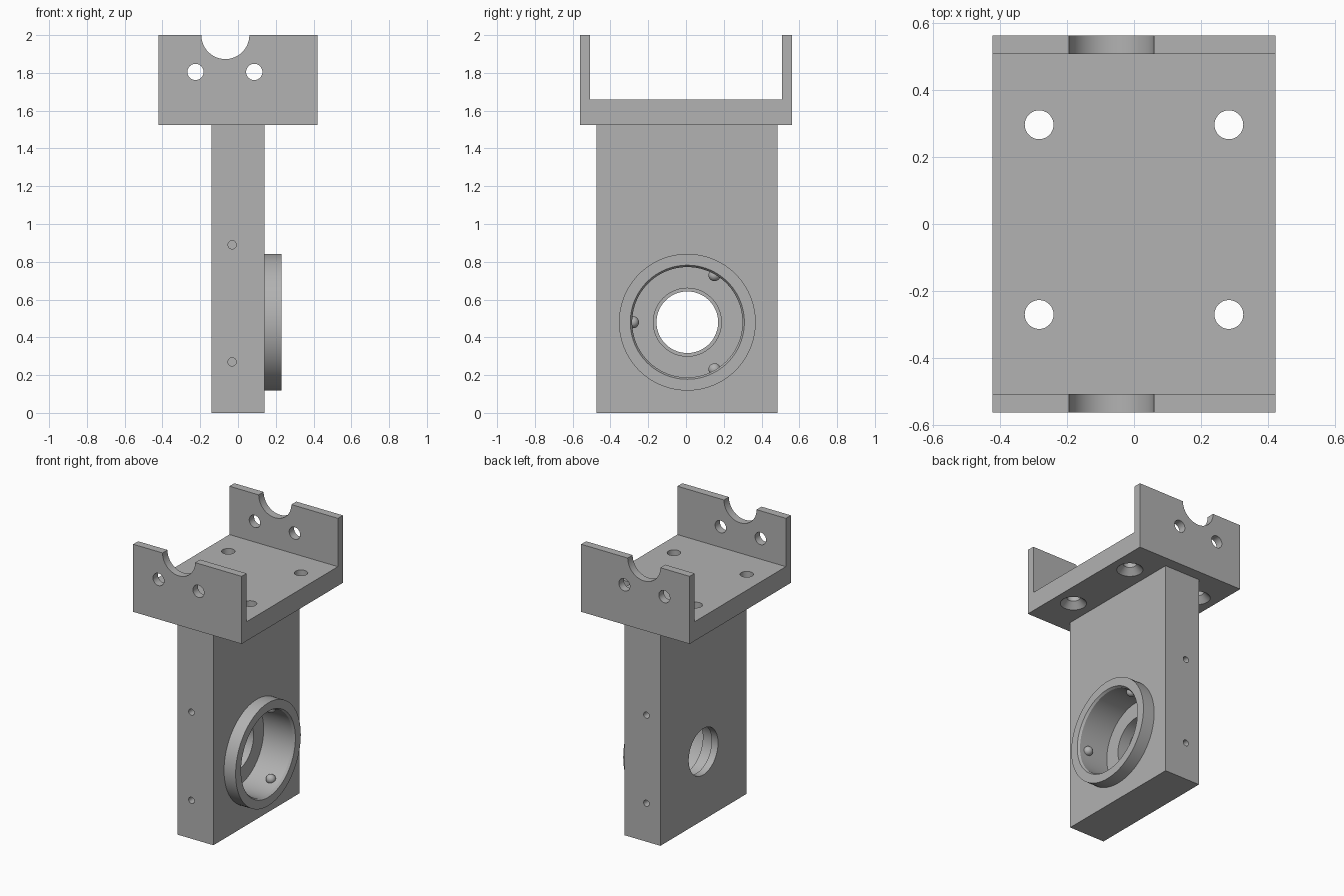
import bpy, bmesh, math
from mathutils import Matrix, Vector

if "Cube" in bpy.data.objects:
    bpy.data.objects.remove(bpy.data.objects["Cube"])

metal = bpy.data.materials.new("plain grey")
metal.diffuse_color = (0.445, 0.445, 0.445, 1)
metal.use_nodes = True
metal.node_tree.nodes["Principled BSDF"].inputs["Base Color"].default_value = metal.diffuse_color


def add_object(name, bm):
    bmesh.ops.recalc_face_normals(bm, faces=bm.faces[:])
    mesh = bpy.data.meshes.new(name)
    bm.to_mesh(mesh)
    bm.free()
    mesh.materials.append(metal)
    obj = bpy.data.objects.new(name, mesh)
    bpy.context.collection.objects.link(obj)
    return obj


def box(name, lo, hi):
    lo, hi = Vector(lo), Vector(hi)
    bm = bmesh.new()
    bmesh.ops.create_cube(bm, size=1, matrix=Matrix.Translation((lo + hi) / 2) @ Matrix.Diagonal((*(hi - lo), 1)))
    return add_object(name, bm)


def turned(name, profile, centre, axis, segments=64):
    """Solid of revolution from (distance along axis, radius) points."""
    bm = bmesh.new()
    rot = Vector(axis).to_track_quat('Z', 'Y').to_matrix().to_4x4()
    place = Matrix.Translation(centre) @ rot
    rings = []
    for d, r in profile:
        rings.append([bm.verts.new(place @ Vector((r * math.cos(a), r * math.sin(a), d)))
                      for a in (2 * math.pi * i / segments for i in range(segments))])
    for a, b in zip(rings, rings[1:]):
        for i in range(segments):
            j = (i + 1) % segments
            bm.faces.new((a[i], a[j], b[j], b[i]))
    bm.faces.new(rings[0])
    bm.faces.new(rings[-1])
    return add_object(name, bm)


def combine(target, tools, operation):
    """Apply booleans in turn, then remove the tools."""
    for tool in tools:
        tool.hide_render = True
        mod = target.modifiers.new("cut", 'BOOLEAN')
        mod.operation, mod.solver, mod.object = operation, 'EXACT', tool
    graph = bpy.context.evaluated_depsgraph_get()
    mesh = bpy.data.meshes.new_from_object(target.evaluated_get(graph))
    target.modifiers.clear()
    target.data = mesh
    for tool in tools:
        bpy.data.objects.remove(tool)


def smooth(obj):
    bpy.ops.object.select_all(action='DESELECT')
    obj.select_set(True)
    bpy.context.view_layer.objects.active = obj
    bpy.ops.object.shade_smooth_by_angle(angle=math.radians(30))


# Column with the raised round collar on its right face
CY, CZ = 0.007, 0.48
column = box("column", (-0.14, -0.473, 0), (0.14, 0.484, 1.525))
combine(column, [turned("collar", [(0.05, 0.362), (0.23, 0.362)], (0, CY, CZ), (1, 0, 0), 96)], 'UNION')

# Stepped bore with chamfered mouth, and blind screw holes in front and back
cutters = [turned("bore", [(-0.2, 0.163), (-0.09, 0.163), (-0.09, 0.18), (-0.01, 0.18), (-0.01, 0.292),
                           (0.215, 0.292), (0.23, 0.302), (0.25, 0.302)], (0, CY, CZ), (1, 0, 0), 96)]
for z in (0.27, 0.89):
    for y, side in ((-0.473, 1), (0.484, -1)):
        cutters.append(turned("screw_hole", [(-0.05, 0.022), (0.15, 0.022)],
                              (-0.031, y, z), (0, side, 0), 32))
combine(column, cutters, 'DIFFERENCE')
smooth(column)

# Three rounded retaining pins around the bore
for k in range(3):
    a = math.radians(60 + 120 * k)
    out = Vector((0, math.cos(a), math.sin(a)))
    tip = [(0.032 * math.sin(t), 0.032 * math.cos(t)) for t in (math.radians(x) for x in range(0, 90, 11))]
    pin = turned("retaining_pin", [(-0.015, 0.032)] + tip,
                 Vector((0.15, CY, CZ)) + out * 0.288, -out, 24)
    smooth(pin)

# U-shaped cradle: base plate with two upright end walls
bm = bmesh.new()
W, D, IN = 0.422, 0.562, 0.507
outline = [(-D, 1.525), (D, 1.525), (D, 2), (IN, 2), (IN, 1.66), (-IN, 1.66), (-IN, 2), (-D, 2)]
face = bm.faces.new([bm.verts.new((-W, y, z)) for y, z in outline])
extruded = bmesh.ops.extrude_face_region(bm, geom=[face])
bmesh.ops.translate(bm, vec=(2 * W, 0, 0), verts=[v for v in extruded["geom"] if isinstance(v, bmesh.types.BMVert)])
cradle = add_object("cradle", bm)

# Round notch and bolt holes through both end walls
cutters = []
for x, z, r in ((-0.067, 2.0, 0.127), (-0.225, 1.805, 0.043), (0.086, 1.805, 0.043)):
    cutters.append(turned("wall_cutter", [(-0.8, r), (0.8, r)], (x, 0, z), (0, 1, 0)))
# Base holes, countersunk from below
for x in (-0.283, 0.283):
    for y in (-0.27, 0.296):
        cutters.append(turned("base_cutter", [(-0.01, 0.095), (0.042, 0.043), (0.2, 0.043)],
                              (x, y, 1.525), (0, 0, 1), 48))
combine(cradle, cutters, 'DIFFERENCE')
smooth(cradle)
